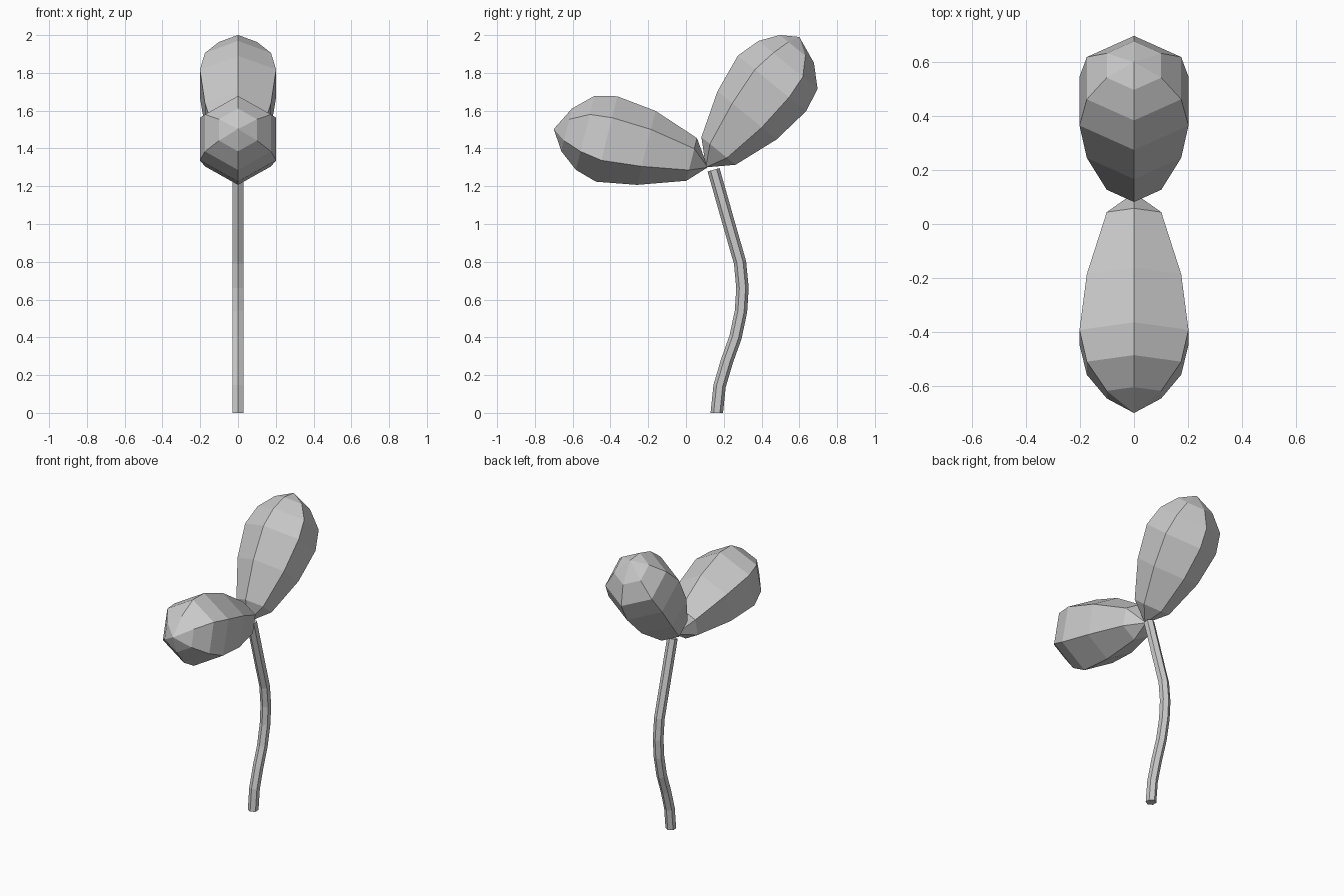
import bpy, bmesh
from math import sin, cos, pi
from mathutils import Vector

old = bpy.data.objects.get("Cube")
if old:
    bpy.data.objects.remove(old, do_unlink=True)

SIDES = 6

gray = bpy.data.materials.new("light_gray")
gray.use_nodes = True
gray.diffuse_color = (0.6, 0.6, 0.6, 1)
gray.node_tree.nodes["Principled BSDF"].inputs["Base Color"].default_value = (0.6, 0.6, 0.6, 1)


def loft(name, rings, base=None, tip=None):
    """Skin hexagonal rings (centre, radius, up), ending in points or flat caps."""
    bm = bmesh.new()
    loops = []
    for (y, z), radius, up in rings:
        loops.append([bm.verts.new(Vector((sin(a) * radius, y, z)) + up * cos(a) * radius)
                      for a in (2 * pi * i / SIDES for i in range(SIDES))])
    for lower, upper in zip(loops, loops[1:]):
        for i in range(SIDES):
            j = (i + 1) % SIDES
            bm.faces.new((lower[i], lower[j], upper[j], upper[i]))
    for loop, point in ((loops[0], base), (loops[-1], tip)):
        if point is None:
            bm.faces.new(loop)
        else:
            pole = bm.verts.new((0, *point))
            for i in range(SIDES):
                bm.faces.new((loop[i], loop[(i + 1) % SIDES], pole))
    bmesh.ops.recalc_face_normals(bm, faces=bm.faces)
    mesh = bpy.data.meshes.new(name)
    bm.to_mesh(mesh)
    bm.free()
    mesh.materials.append(gray)
    obj = bpy.data.objects.new(name, mesh)
    bpy.context.collection.objects.link(obj)


def leaf(name, up, base, centres, tip):
    """Egg-shaped leaf with parallel rings whose radii follow a sphere."""
    up = Vector((0, *up)).normalized()
    steps = len(centres) + 1
    rings = [(c, 0.233 * sin(pi * (i + 1) / steps), up) for i, c in enumerate(centres)]
    loft(name, rings, base, tip)


# Leaves: one reaching forward, one reaching up and back
leaf("front_leaf", (0.24, 0.97), (0.115, 1.30),
     [(0.03, 1.342), (-0.21, 1.403), (-0.42, 1.45), (-0.534, 1.482), (-0.632, 1.498)],
     (-0.70, 1.503))
leaf("back_leaf", (-0.775, 0.63), (0.105, 1.30),
     [(0.172, 1.387), (0.323, 1.575), (0.455, 1.744), (0.54, 1.842), (0.587, 1.927)],
     (0.60, 1.99))

# Curved stem, each ring square to the path
path = [(0.163, 0), (0.178, 0.143), (0.217, 0.275), (0.262, 0.40), (0.291, 0.537),
        (0.299, 0.661), (0.286, 0.796), (0.22, 1.026), (0.146, 1.287)]
stem = []
for i, point in enumerate(path):
    before, after = path[max(i - 1, 0)], path[min(i + 1, len(path) - 1)]
    dy, dz = after[0] - before[0], after[1] - before[1]
    across = Vector((0, -dz, dy)).normalized() if i else Vector((0, -1, 0))
    stem.append((point, 0.033, across))
loft("stem", stem)
